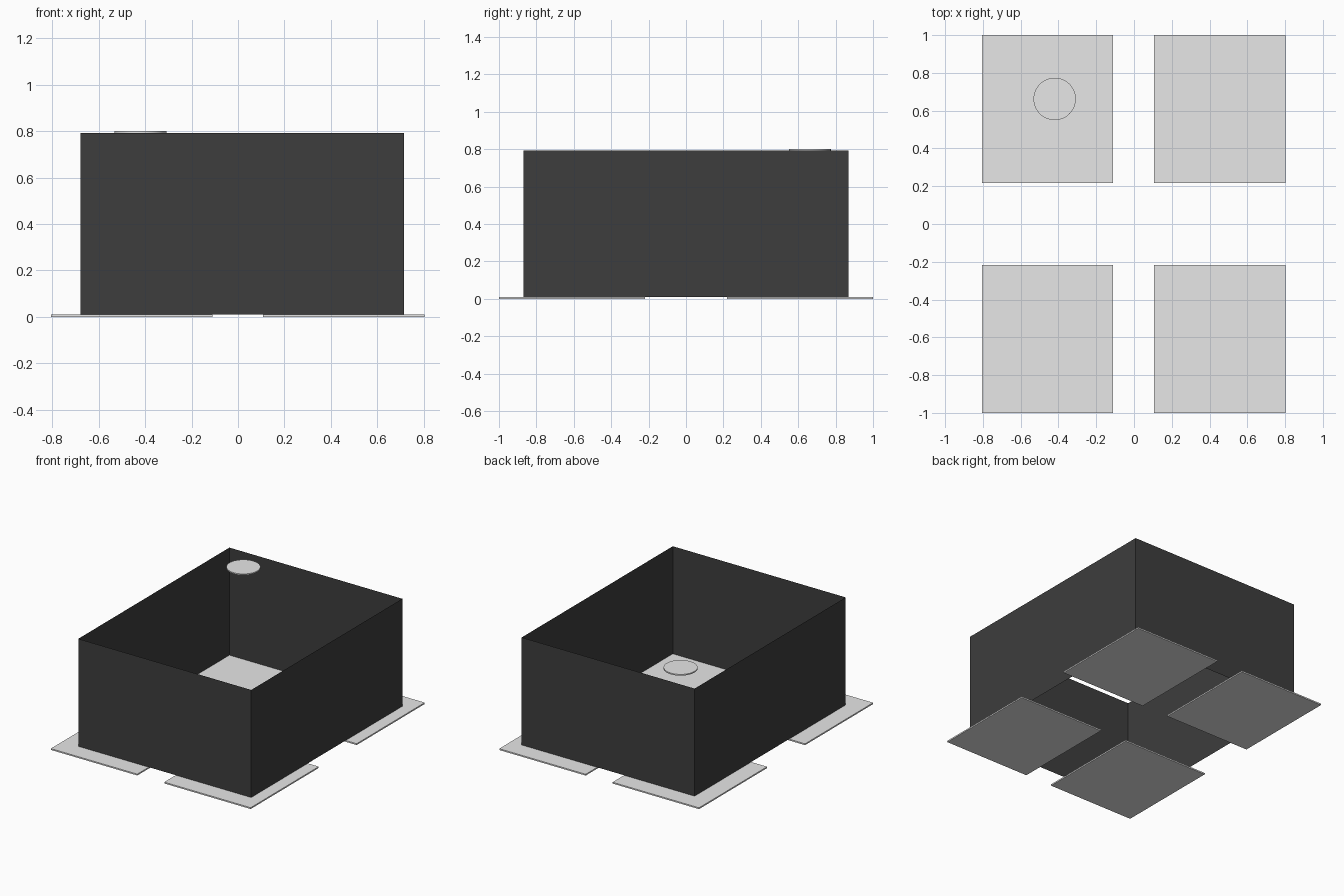
import bpy
import bmesh

cube = bpy.data.objects.get("Cube")
if cube:
    bpy.data.objects.remove(cube, do_unlink=True)


def material(name, value):
    mat = bpy.data.materials.new(name)
    mat.use_nodes = True
    colour = (value, value, value, 1)
    mat.diffuse_color = colour
    mat.node_tree.nodes["Principled BSDF"].inputs["Base Color"].default_value = colour
    return mat


light_grey = material("light grey", 0.8)
charcoal = material("charcoal", 0.047)


def add_object(name, bm, mat):
    mesh = bpy.data.meshes.new(name)
    bm.to_mesh(mesh)
    bm.free()
    mesh.materials.append(mat)
    obj = bpy.data.objects.new(name, mesh)
    bpy.context.collection.objects.link(obj)
    return obj


def box(x0, x1, y0, y1, z0, z1):
    bm = bmesh.new()
    bmesh.ops.create_cube(bm, size=1)
    bmesh.ops.scale(bm, vec=(x1 - x0, y1 - y0, z1 - z0), verts=bm.verts)
    bmesh.ops.translate(bm, vec=((x0 + x1) / 2, (y0 + y1) / 2, (z0 + z1) / 2), verts=bm.verts)
    return bm


# Four thin corner plates on the ground
for side, x0, x1 in (("right", -0.805, -0.11), ("left", 0.107, 0.802)):
    for end, y0, y1 in (("front", -1.0, -0.218), ("back", 0.218, 1.0)):
        add_object(f"{end}_{side}_plate", box(x0, x1, y0, y1, 0, 0.01), light_grey)

# Thin sheet walls, open at the top and bottom
walls = box(-0.677, 0.714, -0.868, 0.868, 0.01, 0.792)
caps = [f for f in walls.faces if abs(f.normal.z) > 0.5]
bmesh.ops.delete(walls, geom=caps, context='FACES_ONLY')
add_object("walls", walls, charcoal)

# Round flat cap level with the top of the walls
disc = bmesh.new()
bmesh.ops.create_cone(disc, cap_ends=True, segments=48, radius1=0.112, radius2=0.112, depth=0.009)
bmesh.ops.translate(disc, vec=(-0.42, 0.662, 0.7955), verts=disc.verts)
for face in disc.faces:
    face.smooth = len(face.verts) == 4
for edge in disc.edges:
    edge.smooth = all(len(f.verts) == 4 for f in edge.link_faces)
add_object("round_cap", disc, light_grey)
